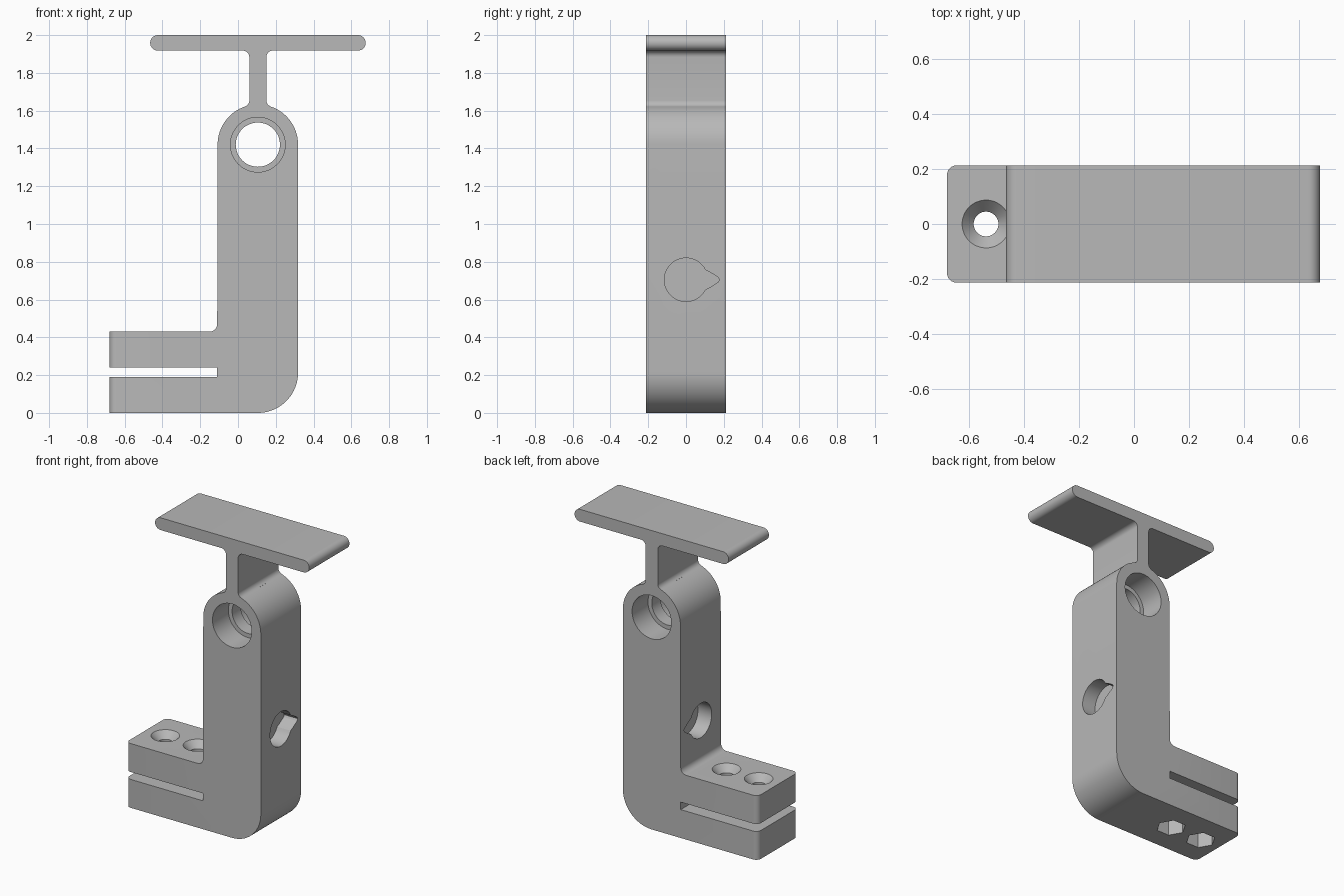
import bpy, bmesh
from math import sin, cos, radians, pi
from mathutils import Vector

if "Cube" in bpy.data.objects:
    bpy.data.objects.remove(bpy.data.objects["Cube"])

DEPTH = 0.213          # half width, also the body radius
BODY_X, PIVOT_Z = 0.105, 1.42

grey = bpy.data.materials.new("matte grey")
grey.use_nodes = True
grey.diffuse_color = (0.48, 0.48, 0.48, 1)
grey.node_tree.nodes["Principled BSDF"].inputs["Base Color"].default_value = (0.48, 0.48, 0.48, 1)


def arc(cx, cz, r, start, end, steps=12):
    angles = [radians(start + (end - start) * i / steps) for i in range(steps + 1)]
    return [(cx + r * cos(a), cz + r * sin(a)) for a in angles]


def finish(bm, name):
    bmesh.ops.recalc_face_normals(bm, faces=bm.faces)
    mesh = bpy.data.meshes.new(name)
    bm.to_mesh(mesh)
    bm.free()
    mesh.materials.append(grey)
    ob = bpy.data.objects.new(name, mesh)
    bpy.context.collection.objects.link(ob)
    return ob


def loft(rings):
    """Closed solid through equal-length rings of points."""
    bm = bmesh.new()
    loops = [[bm.verts.new(p) for p in ring] for ring in rings]
    for a, b in zip(loops, loops[1:]):
        for i in range(len(a)):
            j = (i + 1) % len(a)
            bm.faces.new((a[i], a[j], b[j], b[i]))
    bm.faces.new(loops[0])
    bm.faces.new(loops[-1])
    return bm


def lathe(centre, axis, steps, sides=48):
    """Solid of revolution from (radius, position along axis) steps."""
    rings = []
    for r, h in steps:
        ring = []
        for i in range(sides):
            u, v = r * cos(2 * pi * i / sides), r * sin(2 * pi * i / sides)
            offset = Vector((u, v, h)) if axis == "z" else Vector((u, h, v))
            ring.append(Vector(centre) + offset)
        rings.append(ring)
    return loft(rings)


# Side outline: foot, upright, pivot head, web and top plate
outline = [(-0.68, 0)]
outline += arc(BODY_X, DEPTH, DEPTH, -90, 0, 20)
outline += arc(BODY_X, PIVOT_Z, DEPTH, 0, 71.2, 18)
outline += arc(0.185, 1.655, 0.035, 251.2, 180, 8)
outline += arc(0.185, 1.883, 0.035, 180, 90, 8)
outline += arc(0.635, 1.959, 0.041, -90, 90, 16)
outline += arc(-0.424, 1.959, 0.041, 90, 270, 16)
outline += arc(0.025, 1.883, 0.035, 90, 0, 8)
outline += arc(0.025, 1.655, 0.035, 0, -71.2, 8)
outline += arc(BODY_X, PIVOT_Z, DEPTH, 108.8, 180, 18)
outline += arc(-0.15, 0.47, 0.04, 0, -90, 8)
outline += [(-0.68, 0.43), (-0.68, 0.24), (-0.11, 0.24), (-0.11, 0.19), (-0.68, 0.19)]

bm = loft([[(x, y, z) for x, z in outline] for y in (-DEPTH, DEPTH)])

# Rounded upright corners at the end of the foot
ends = [e for e in bm.edges if all(v.co.x < -0.67 for v in e.verts)
        and abs(e.verts[0].co.z - e.verts[1].co.z) > 0.1]
bmesh.ops.bevel(bm, geom=ends, offset=0.035, segments=6, profile=0.5, affect="EDGES")
bracket = finish(bm, "bracket")

cutters = []

# Pivot bore, counterbored from both faces
cutters.append(lathe((BODY_X, 0, PIVOT_Z), "y", [(0.145, -0.3), (0.145, -0.045), (0.117, -0.045),
                                               (0.117, 0.045), (0.145, 0.045), (0.145, 0.3)]))

# Countersunk screw holes with hexagonal nut pockets below
for x in (-0.538, -0.3):
    cutters.append(lathe((x, 0, 0), "z", [(0.045, -0.1), (0.045, 0.385), (0.087, 0.43), (0.087, 0.5)]))
    cutters.append(lathe((x, 0, 0), "z", [(0.092, -0.1), (0.092, 0.1)], 6))

# Blind teardrop pockets on both sides of the upright
drop = arc(0, 0.705, 0.115, 27, 333, 40)
drop += [(0.125, 0.664), (0.17, 0.692), (0.178, 0.705), (0.17, 0.718), (0.125, 0.746)]
for side in (-1, 1):
    xs = (BODY_X + side * 0.113, BODY_X + side * 0.3)
    cutters.append(loft([[(x, y, z) for y, z in drop] for x in xs]))

bpy.context.view_layer.objects.active = bracket
for shape in cutters:
    cutter = finish(shape, "hole_cutter")
    cutter.hide_render = True
    mod = bracket.modifiers.new("hole", "BOOLEAN")
    mod.operation, mod.solver, mod.object = "DIFFERENCE", "EXACT", cutter
    bpy.ops.object.modifier_apply(modifier=mod.name)
    bpy.data.objects.remove(cutter)

bpy.ops.object.select_all(action="DESELECT")
bracket.select_set(True)
bpy.ops.object.shade_smooth_by_angle(angle=radians(25))
